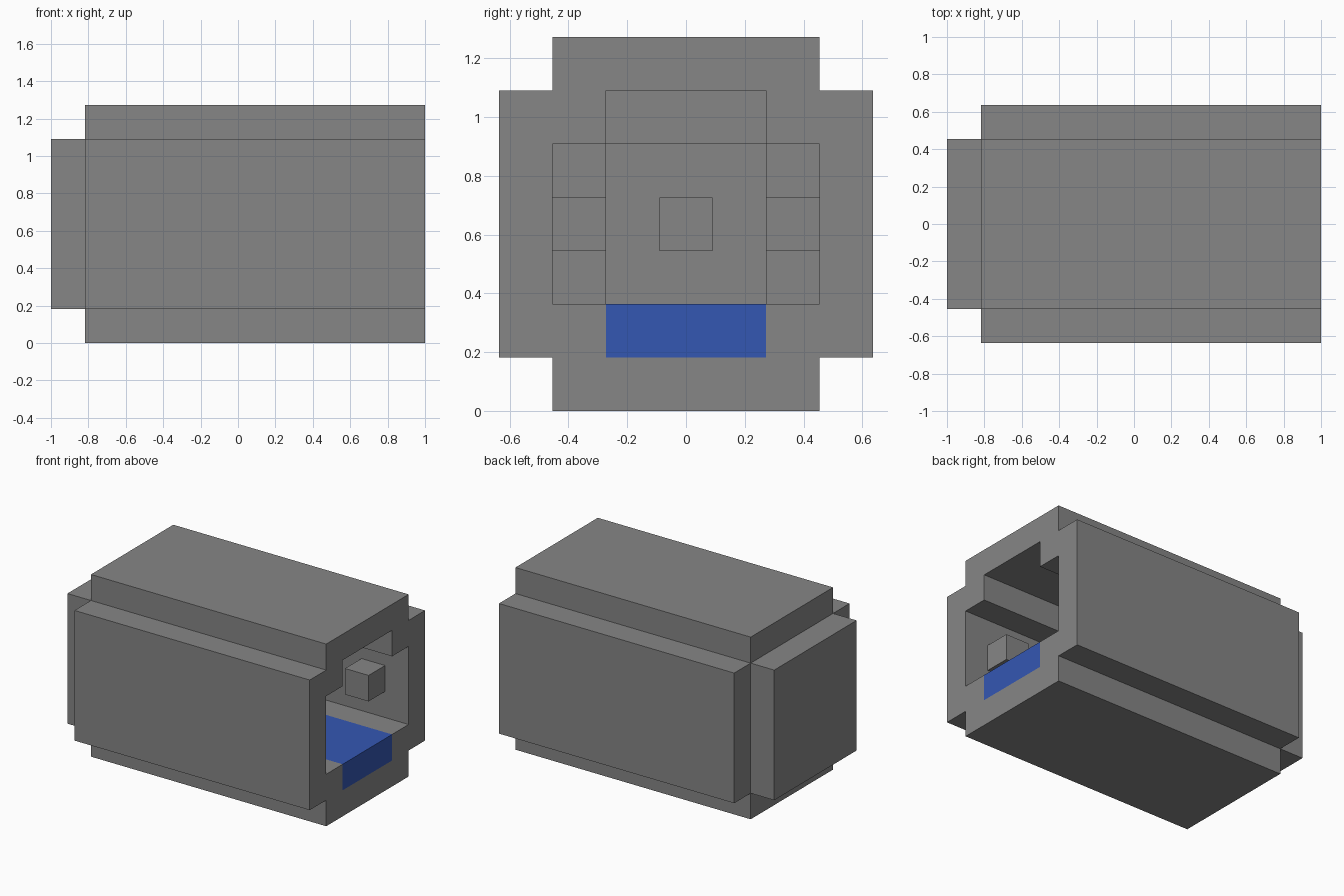
import bpy, bmesh

U = 2 / 11          # one block
MID = 3.5           # height of the long axis, in blocks

cube = bpy.data.objects.get("Cube")
if cube:
    bpy.data.objects.remove(cube, do_unlink=True)


def material(name, rgb):
    m = bpy.data.materials.new(name)
    m.use_nodes = True
    m.diffuse_color = (*rgb, 1)
    m.node_tree.nodes["Principled BSDF"].inputs["Base Color"].default_value = (*rgb, 1)
    return m


grey = material("stone grey", (0.24, 0.24, 0.24))
blue = material("water blue", (0.034, 0.095, 0.45))


def prism(name, section, x0, x1, mat):
    """Extrude a (y, z) section along x, all measured in blocks."""
    bm = bmesh.new()
    face = bm.faces.new([bm.verts.new((x0 * U, y * U, z * U)) for y, z in section])
    out = bmesh.ops.extrude_face_region(bm, geom=[face])["geom"]
    moved = [v for v in out if isinstance(v, bmesh.types.BMVert)]
    bmesh.ops.translate(bm, vec=((x1 - x0) * U, 0, 0), verts=moved)
    bmesh.ops.recalc_face_normals(bm, faces=bm.faces)
    mesh = bpy.data.meshes.new(name)
    bm.to_mesh(mesh)
    bm.free()
    mesh.materials.append(mat)
    obj = bpy.data.objects.new(name, mesh)
    bpy.context.collection.objects.link(obj)
    return obj


def rect(y0, y1, z0, z1):
    return [(y0, z0), (y1, z0), (y1, z1), (y0, z1)]


def cross(a, b):
    """Square of half-width a with its corners notched back to b."""
    quarter = [(a, -b), (a, b), (b, b)]
    pts = []
    for _ in range(4):
        pts += quarter
        quarter = [(-z, y) for y, z in quarter]
    # drop the point shared by neighbouring quarters
    unique = list(dict.fromkeys(pts))
    return [(y, z + MID) for y, z in unique]


def carve(target, cutter):
    mod = target.modifiers.new("hollow", "BOOLEAN")
    mod.operation = "DIFFERENCE"
    mod.solver = "EXACT"
    mod.object = cutter
    cutter.hide_render = True
    bpy.context.view_layer.objects.active = target
    bpy.ops.object.modifier_apply(modifier=mod.name)
    bpy.data.objects.remove(cutter, do_unlink=True)


# Hollow outer shell, open at one end
shell = prism("outer_shell", cross(3.5, 2.5), -4.5, 5.5, grey)
carve(shell, prism("main_hollow", cross(2.5, 1.5), -3.5, 6.5, grey))
carve(shell, prism("end_recess", rect(-1.5, 1.5, 2, 5), -5, -3, grey))

# Closed end
prism("end_plate", rect(-2.5, 2.5, 1, 6), -5.5, -4.5, grey)

# Channel of water in the floor
prism("water_channel", rect(-1.5, 1.5, 1, 2), -3.5, 5.5, blue)

# Pegs on the inner walls
for side, name in ((-1, "front_peg"), (1, "back_peg")):
    prism(name, rect(*sorted((side * 1.5, side * 2.5)), 3, 4), 3.5, 4.5, grey)
prism("end_peg", rect(-0.5, 0.5, 3, 4), -4.5, -3.5, grey)
